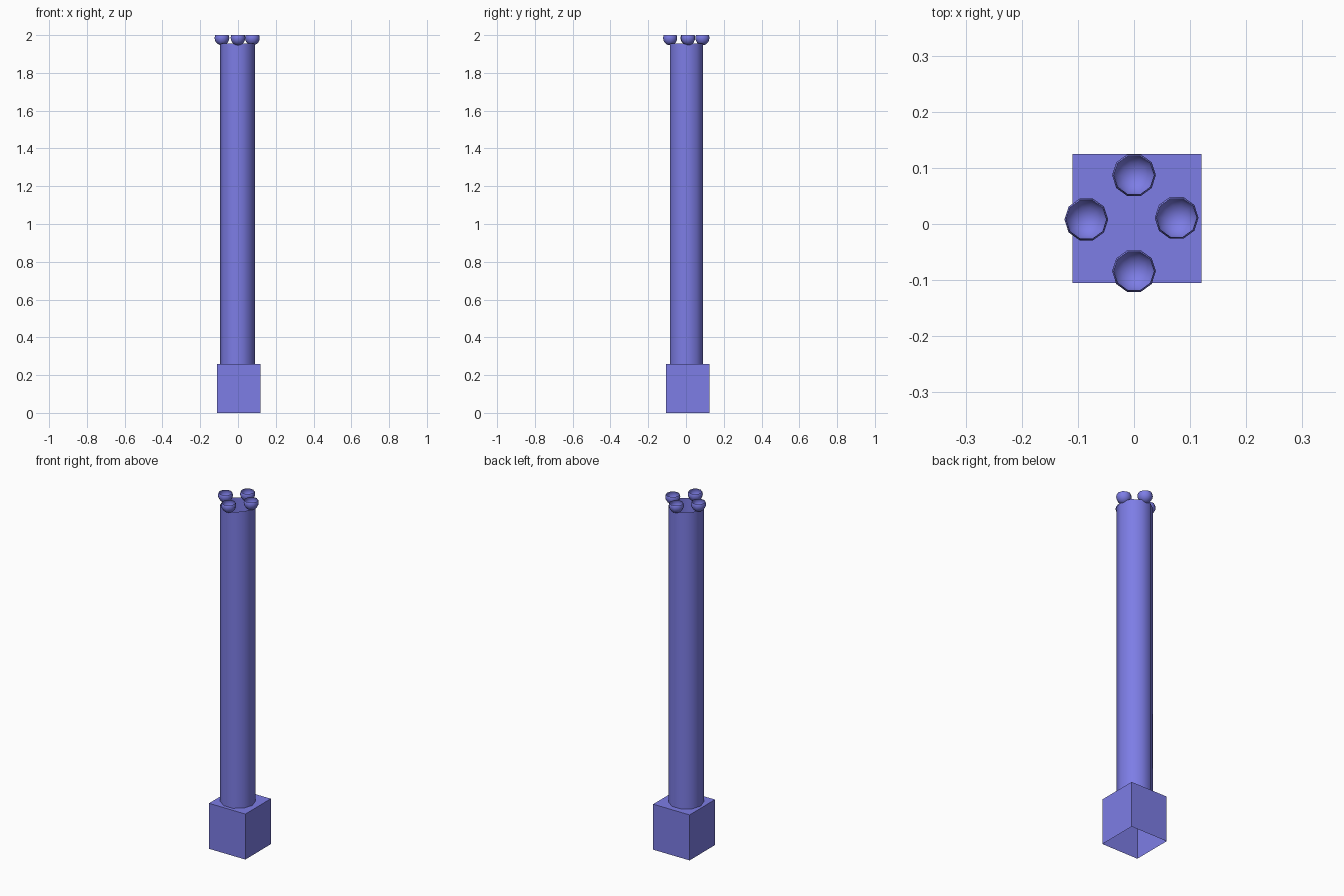
import bpy
import bmesh
from math import radians
from mathutils import Matrix

cube = bpy.data.objects.get("Cube")
if cube:
    bpy.data.objects.remove(cube, do_unlink=True)

# One violet-blue finish for every part
violet = bpy.data.materials.new("violet_blue")
violet.use_nodes = True
colour = (0.205, 0.205, 0.79, 1)
violet.diffuse_color = colour
violet.node_tree.nodes["Principled BSDF"].inputs["Base Color"].default_value = colour


def add_part(name, bm, location, smooth=False):
    mesh = bpy.data.meshes.new(name)
    for face in bm.faces:
        face.smooth = smooth
    bm.to_mesh(mesh)
    bm.free()
    mesh.materials.append(violet)
    obj = bpy.data.objects.new(name, mesh)
    obj.location = location
    bpy.context.collection.objects.link(obj)
    return obj


QUARTER = Matrix.Rotation(radians(90), 3, "Z")

# Base block, open underneath
bm = bmesh.new()
bmesh.ops.create_cube(bm, size=1)
bmesh.ops.scale(bm, vec=(0.23, 0.23, 0.26), verts=bm.verts)
underside = [f for f in bm.faces if f.normal.z < -0.9]
bmesh.ops.delete(bm, geom=underside, context="FACES_ONLY")
add_part("base_block", bm, (0.005, 0.01, 0.13))

# Column, an open tube
bm = bmesh.new()
bmesh.ops.create_cone(bm, cap_ends=False, segments=10,
                      radius1=0.092, radius2=0.092, depth=1.695)
bmesh.ops.rotate(bm, matrix=QUARTER, verts=bm.verts)
add_part("column", bm, (-0.003, 0.003, 1.1075), smooth=True)

# Four open bowls around the top rim
CUP_RADIUS = 0.039
RIM_HEIGHT = 0.015
cups = {
    "back_cup": (0.0, 0.087),
    "front_cup": (0.0, -0.084),
    "left_cup": (0.076, 0.011),
    "right_cup": (-0.085, 0.008),
}
for name, (x, y) in cups.items():
    bm = bmesh.new()
    bmesh.ops.create_uvsphere(bm, u_segments=10, v_segments=10, radius=CUP_RADIUS)
    bmesh.ops.rotate(bm, matrix=QUARTER, verts=bm.verts)
    bmesh.ops.bisect_plane(bm, geom=bm.verts[:] + bm.edges[:] + bm.faces[:],
                           plane_co=(0, 0, RIM_HEIGHT), plane_no=(0, 0, 1),
                           clear_outer=True)
    add_part(name, bm, (x, y, 2 - RIM_HEIGHT), smooth=True)
